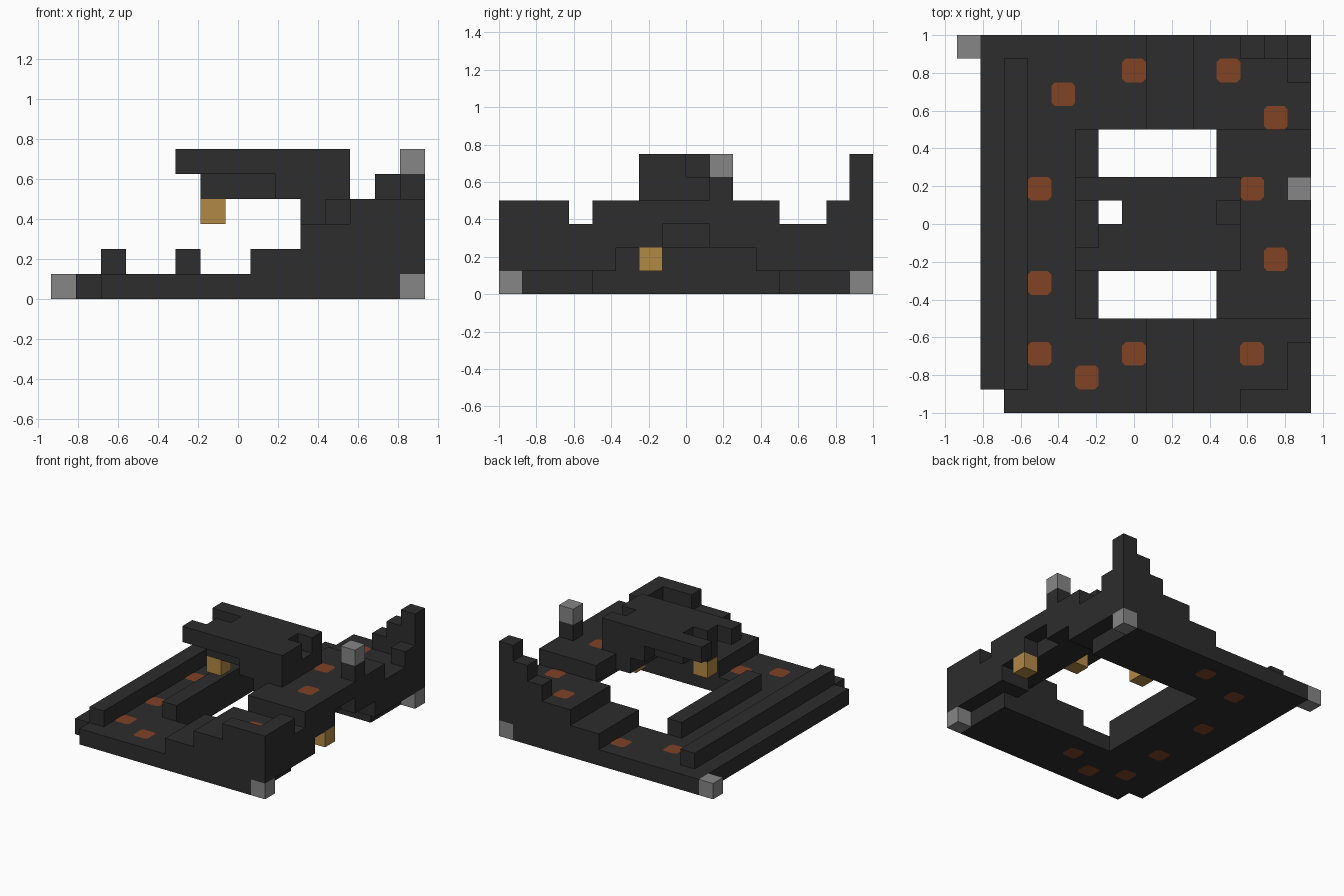
import bpy, bmesh, math
from mathutils import Vector

if "Cube" in bpy.data.objects:
    bpy.data.objects.remove(bpy.data.objects["Cube"])

U = 0.125                                # block size
ORIGIN = Vector((-7.5 * U, -1.0, 0))     # corner of the block grid


def material(name, rgb):
    m = bpy.data.materials.new(name)
    m.use_nodes = True
    m.diffuse_color = (*rgb, 1)
    bsdf = m.node_tree.nodes["Principled BSDF"]
    bsdf.inputs["Base Color"].default_value = (*rgb, 1)
    bsdf.inputs["Roughness"].default_value = 0.9
    return m


BLACK = material("charcoal", (0.026, 0.026, 0.026))
GREY = material("stone grey", (0.24, 0.24, 0.24))
GOLD = material("brass", (0.45, 0.25, 0.062))
RED = material("rust red", (0.22, 0.054, 0.018))


def box(xs, ys, zs):
    """Cells of a block range; each range is (first, last)."""
    span = lambda r: range(r[0], r[1] + 1)
    return {(x, y, z) for x in span(xs) for y in span(ys) for z in span(zs)}


def both_ends(xs, ys, zs):
    """A block range and its mirror from front to back."""
    return box(xs, ys, zs) | box(xs, (15 - ys[1], 15 - ys[0]), zs)


parts = {}

# Floor with an open bay on the left side
parts["floor"] = (box((1, 13), (0, 15), (0, 0)) - box((6, 13), (4, 11), (0, 0))
                  - {(1, 0, 0)} | {(14, 15, 0)}, BLACK)
parts["floor"][0].discard((14, 15, 0))
parts["outer_rail"] = (box((2, 2), (1, 14), (1, 1)), BLACK)
parts["inner_rail"] = (box((5, 5), (4, 11), (1, 1)), BLACK)

# Stepped terraces at the front and back
parts["lower_terraces"] = (both_ends((8, 14), (0, 3), (1, 1))
                           | both_ends((13, 14), (4, 4), (1, 1)), BLACK)
parts["upper_terraces"] = (both_ends((10, 14), (0, 3), (2, 2)), BLACK)
parts["front_parapet"] = (box((12, 14), (0, 0), (3, 3)) | box((14, 14), (0, 2), (3, 3)), BLACK)
parts["back_parapet"] = (box((12, 14), (15, 15), (3, 3)) | {(14, 14, 3)}
                         | box((13, 14), (15, 15), (4, 4)) | {(14, 15, 5)}, BLACK)

# Bridge with an arched outer wall
parts["bridge_deck"] = (box((11, 14), (4, 11), (3, 3)) | box((10, 10), (6, 9), (3, 3)), BLACK)
parts["bridge_arch"] = (box((12, 13), (4, 11), (2, 2)) | both_ends((14, 14), (4, 6), (2, 2)), BLACK)
parts["lamp_post"] = ({(14, 9, 4)}, BLACK)

# Overhanging roof arm with a forked tip
parts["arm_core"] = (box((9, 11), (6, 9), (4, 4)) | box((6, 8), (7, 8), (4, 4)) - {(6, 8, 4)}, BLACK)
parts["arm_roof"] = (box((5, 11), (6, 9), (5, 5)) - box((5, 5), (7, 8), (5, 5))
                     - {(6, 8, 5), (11, 8, 5)}, BLACK)

# Accent blocks
for name, cell in (("front_foot", (14, 0, 0)), ("back_foot", (14, 15, 0)),
                   ("corner_foot", (0, 15, 0)), ("post_cap", (14, 9, 5))):
    parts[name] = ({cell}, GREY)
for name, cell in (("arm_lamp", (6, 7, 3)), ("arch_lamp", (14, 6, 1)), ("deck_lamp", (11, 7, 2))):
    parts[name] = ({cell}, GOLD)

filled = set().union(*(cells for cells, _ in parts.values()))


def finish(name, bm, mat):
    mesh = bpy.data.meshes.new(name)
    bm.to_mesh(mesh)
    bm.free()
    mesh.materials.append(mat)
    bpy.context.collection.objects.link(bpy.data.objects.new(name, mesh))


def add_part(name, cells, mat):
    """Outer skin of a set of blocks, with flat areas merged."""
    bm = bmesh.new()
    for cell in cells:
        centre = Vector(cell) + Vector((0.5, 0.5, 0.5))
        for axis in range(3):
            for sign in (-1, 1):
                n = Vector((0, 0, 0))
                n[axis] = sign
                if tuple(int(c + d) for c, d in zip(cell, n)) in filled:
                    continue
                a = Vector((0, 0, 0))
                a[(axis + 1) % 3] = 0.5
                b = n.cross(a)
                ring = (a + b, b - a, -a - b, a - b)
                bm.faces.new([bm.verts.new(ORIGIN + (centre + n / 2 + r) * U) for r in ring])
    bmesh.ops.remove_doubles(bm, verts=bm.verts[:], dist=0.001)
    bmesh.ops.dissolve_limit(bm, angle_limit=0.02, verts=bm.verts[:], edges=bm.edges[:])
    finish(name, bm, mat)


for name, (cells, mat) in parts.items():
    add_part(name, cells, mat)


def add_spot(name, x, y, z, up):
    """Thin square plate with clipped corners."""
    bm = bmesh.new()
    h, c = U / 2, U / 2 - 0.018
    ring = [(h, -c), (h, c), (c, h), (-c, h), (-h, c), (-h, -c), (-c, -h), (c, -h)]
    middle = ORIGIN + Vector((x + 0.5, y + 0.5, z)) * U
    face = bm.faces.new([bm.verts.new(middle + Vector((p, q, 0.002 * up))) for p, q in ring])
    if up < 0:
        face.normal_flip()
    finish(name, bm, RED)


# Rust spots on the floor (seen on both sides), terraces and deck
for x, y in ((7, 14), (4, 13), (3, 9), (3, 5), (3, 2), (5, 1), (7, 2)):
    add_spot("floor_spot_top", x, y, 1, 1)
    add_spot("floor_spot_bottom", x, y, 0, -1)
for x, y in ((11, 14), (13, 12), (12, 2)):
    add_spot("terrace_spot", x, y, 3, 1)
for x, y in ((12, 9), (13, 6)):
    add_spot("deck_spot", x, y, 4, 1)
